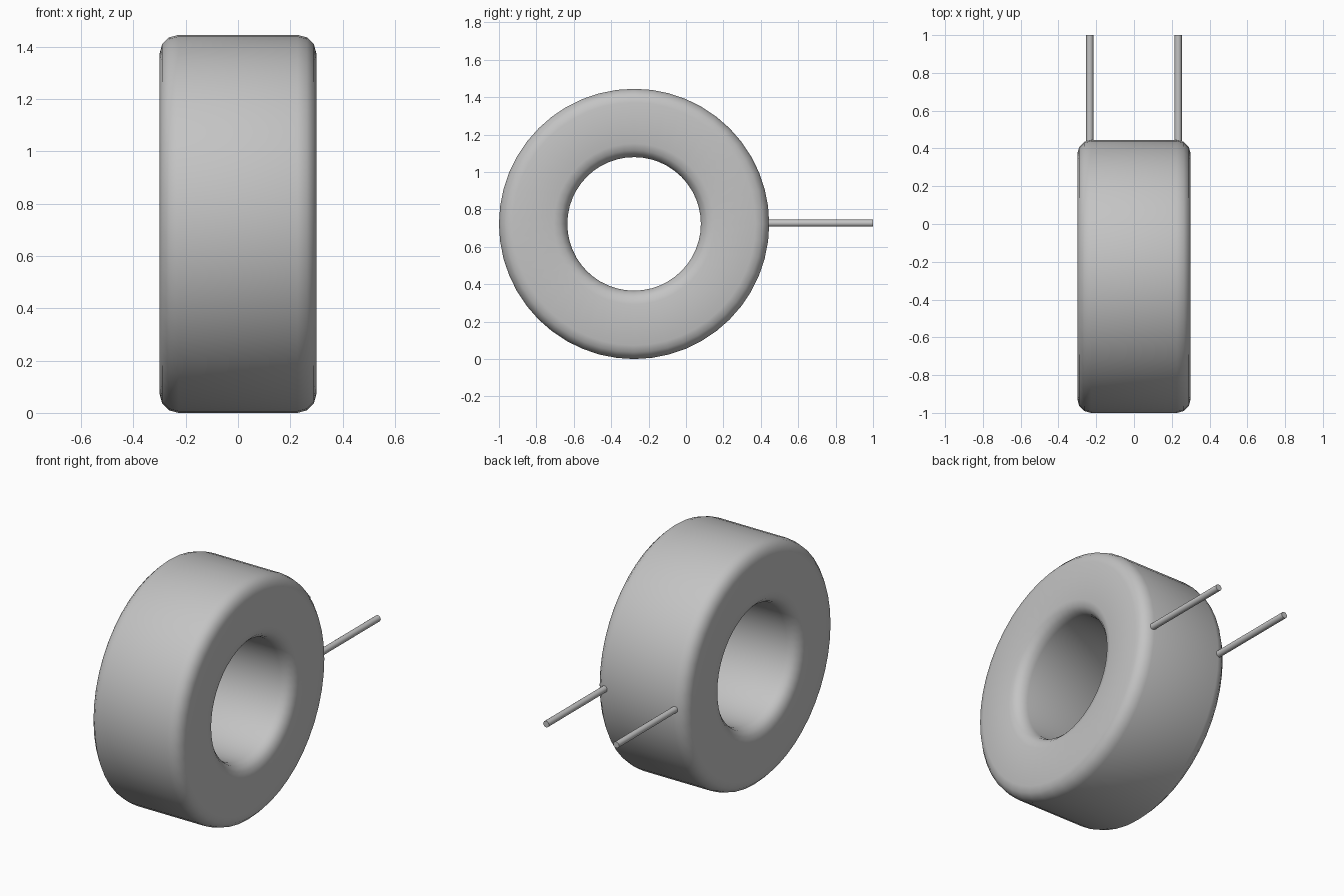
import bpy, bmesh, math
from mathutils import Matrix, Vector

if "Cube" in bpy.data.objects:
    bpy.data.objects.remove(bpy.data.objects["Cube"])

OUTER, INNER, HALF_WIDTH = 0.7225, 0.357, 0.30
CENTRE = Vector((0, -0.2775, OUTER))
SIDES = 48

grey = bpy.data.materials.new("plain grey")
grey.use_nodes = True
colour = (0.55, 0.55, 0.55, 1)
grey.diffuse_color = colour
for node in grey.node_tree.nodes:
    if node.type == 'BSDF_PRINCIPLED':
        node.inputs["Base Color"].default_value = colour


def add_object(name, bm):
    """Turn a bmesh into a smooth-shaded grey object."""
    bmesh.ops.recalc_face_normals(bm, faces=bm.faces)
    mesh = bpy.data.meshes.new(name)
    bm.to_mesh(mesh)
    bm.free()
    mesh.materials.append(grey)
    obj = bpy.data.objects.new(name, mesh)
    bpy.context.collection.objects.link(obj)
    bpy.ops.object.select_all(action='DESELECT')
    obj.select_set(True)
    bpy.context.view_layer.objects.active = obj
    bpy.ops.object.shade_smooth_by_angle(angle=math.radians(40))
    return obj


# Ring: rectangular section turned about the x axis, with rounded rims
bm = bmesh.new()
section = [(-HALF_WIDTH, INNER), (HALF_WIDTH, INNER),
           (HALF_WIDTH, OUTER), (-HALF_WIDTH, OUTER)]
verts = [bm.verts.new((x, 0, r)) for x, r in section]
edges = [bm.edges.new((verts[i - 1], verts[i])) for i in range(len(verts))]
bmesh.ops.spin(bm, geom=verts + edges, cent=(0, 0, 0), axis=(1, 0, 0),
               angle=2 * math.pi, steps=SIDES, use_merge=True)
bmesh.ops.remove_doubles(bm, verts=bm.verts, dist=0.0001)
bmesh.ops.recalc_face_normals(bm, faces=bm.faces)
rims = [e for e in bm.edges if e.calc_face_angle(0) > 1]
bmesh.ops.bevel(bm, geom=rims, offset=0.073, segments=3, profile=0.5,
                affect='EDGES', clamp_overlap=True)
bmesh.ops.translate(bm, verts=bm.verts, vec=CENTRE)
add_object("ring_body", bm)

# Pair of straight thin rods reaching backwards
START, END = 0.44, 1.0
for side, sign in (("left", 1), ("right", -1)):
    bm = bmesh.new()
    place = (Matrix.Translation((sign * 0.234, (START + END) / 2, 0.7265))
             @ Matrix.Rotation(math.pi / 2, 4, 'X'))
    bmesh.ops.create_cone(bm, cap_ends=True, segments=16, radius1=0.019,
                          radius2=0.019, depth=END - START, matrix=place)
    add_object(side + "_rod", bm)
